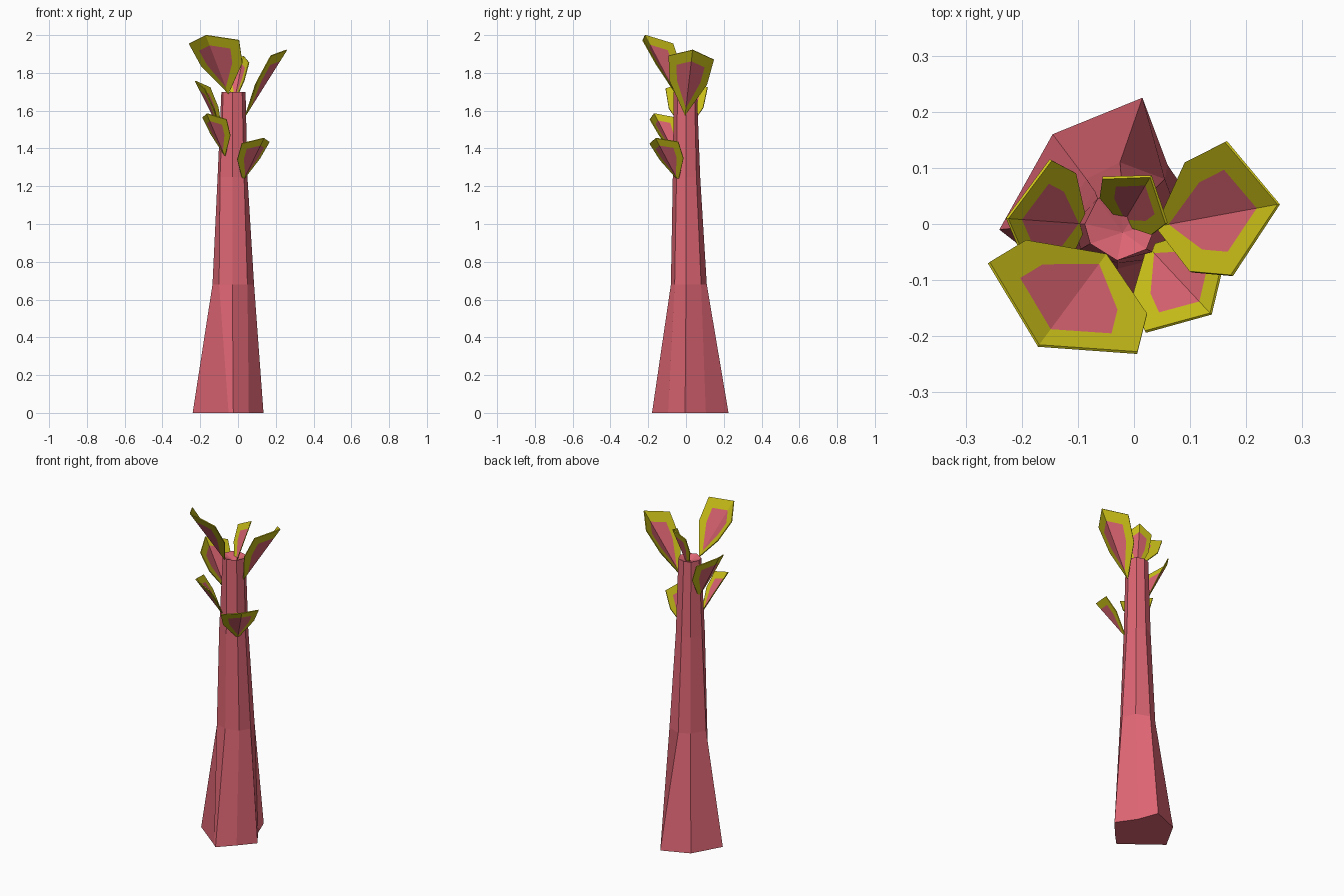
import bpy, bmesh
from mathutils import Vector

if "Cube" in bpy.data.objects:
    bpy.data.objects.remove(bpy.data.objects["Cube"])


def material(name, rgb):
    m = bpy.data.materials.new(name)
    m.diffuse_color = (*rgb, 1)
    m.use_nodes = True
    m.node_tree.nodes["Principled BSDF"].inputs["Base Color"].default_value = m.diffuse_color
    return m


red = material("red", (0.72, 0.13, 0.17))
yellow = material("yellow", (0.62, 0.55, 0.01))


def mesh_object(name, bm, mats):
    bmesh.ops.recalc_face_normals(bm, faces=bm.faces)
    me = bpy.data.meshes.new(name)
    bm.to_mesh(me)
    bm.free()
    for m in mats:
        me.materials.append(m)
    ob = bpy.data.objects.new(name, me)
    bpy.context.collection.objects.link(ob)
    return ob


# Trunk: flared, irregular eight-sided cross-sections
rings = [
    (0.0, [(-.24, -.01), (-.145, .16), (.015, .225), (.06, .105),
           (.135, -.005), (.057, -.095), (-.025, -.18), (-.05, -.158)]),
    (0.68, [(-.135, 0), (-.085, .08), (-.025, .11), (.055, .08),
            (.085, 0), (.05, -.06), (-.03, -.08), (-.10, -.06)]),
    (1.25, [(-.108, 0), (-.07, .058), (-.022, .075), (.03, .055),
            (.05, 0), (.032, -.05), (-.03, -.07), (-.095, -.045)]),
    (1.70, [(-.088, 0), (-.065, .045), (-.025, .058), (.02, .045),
            (.04, 0), (.022, -.045), (-.03, -.065), (-.078, -.035)]),
]
bm = bmesh.new()
loops = [[bm.verts.new((x, y, z)) for x, y in pts] for z, pts in rings]
for lo, hi in zip(loops, loops[1:]):
    for i in range(8):
        j = (i + 1) % 8
        bm.faces.new((lo[i], lo[j], hi[j], hi[i]))
bm.faces.new(loops[0][::-1])
# Slightly sunken top of the trunk
mid = bm.verts.new((-.02, -.015, 1.675))
for i in range(8):
    bm.faces.new((loops[-1][i], loops[-1][(i + 1) % 8], mid))
mesh_object("trunk", bm, [red])


# Leaf: six-cornered, folded along the midrib, yellow rim around a red middle
def leaf(name, base, tip, side, w):
    base, tip, side = Vector(base), Vector(tip), Vector(side)
    axis = tip - base
    length = axis.length
    u = axis.normalized()
    s = (side - u * side.dot(u)).normalized()
    n = u.cross(s)
    if n.z < 0:
        n = -n
    fold = 0.13 * length

    def corner(t, width, sign):
        return base + axis * t + s * (sign * width) + n * (fold * width / w)

    outer = [base, corner(.43, .82 * w, 1), corner(.80, w, 1), tip,
             corner(.80, w, -1), corner(.43, .82 * w, -1)]
    c = base + axis * 0.55
    inner = [c + (p - c) * 0.62 for p in outer]
    inner[0] = c + (base - c) * 0.8
    bm = bmesh.new()
    o = [bm.verts.new(p) for p in outer]
    i = [bm.verts.new(p) for p in inner]
    for k in range(6):
        j = (k + 1) % 6
        bm.faces.new((o[k], o[j], i[j], i[k])).material_index = 1
    bm.faces.new((i[0], i[1], i[2], i[3]))
    bm.faces.new((i[0], i[3], i[4], i[5]))
    ob = mesh_object(name, bm, [red, yellow])
    mod = ob.modifiers.new("thickness", "SOLIDIFY")
    mod.thickness = 0.005
    mod.offset = 0


leaf("leaf_right", (.04, -.005, 1.575), (.258, .035, 1.922), (-.01, .23, -.02), .12)
leaf("leaf_front_left_top", (-.05, -.055, 1.69), (-.17, -.217, 2.0), (.258, -.169, .035), .155)
leaf("leaf_front_right", (.025, -.04, 1.23), (.137, -.16, 1.455), (.135, .16, -.01), .105)
leaf("leaf_left", (-.085, .0, 1.48), (-.226, .01, 1.757), (.02, .22, .02), .112)
leaf("leaf_front_left_low", (-.068, -.055, 1.36), (-.165, -.17, 1.585), (.137, -.11, -.04), .09)
leaf("leaf_back", (-.02, .0, 1.64), (.03, .085, 1.89), (.113, -.075, .015), .07)
